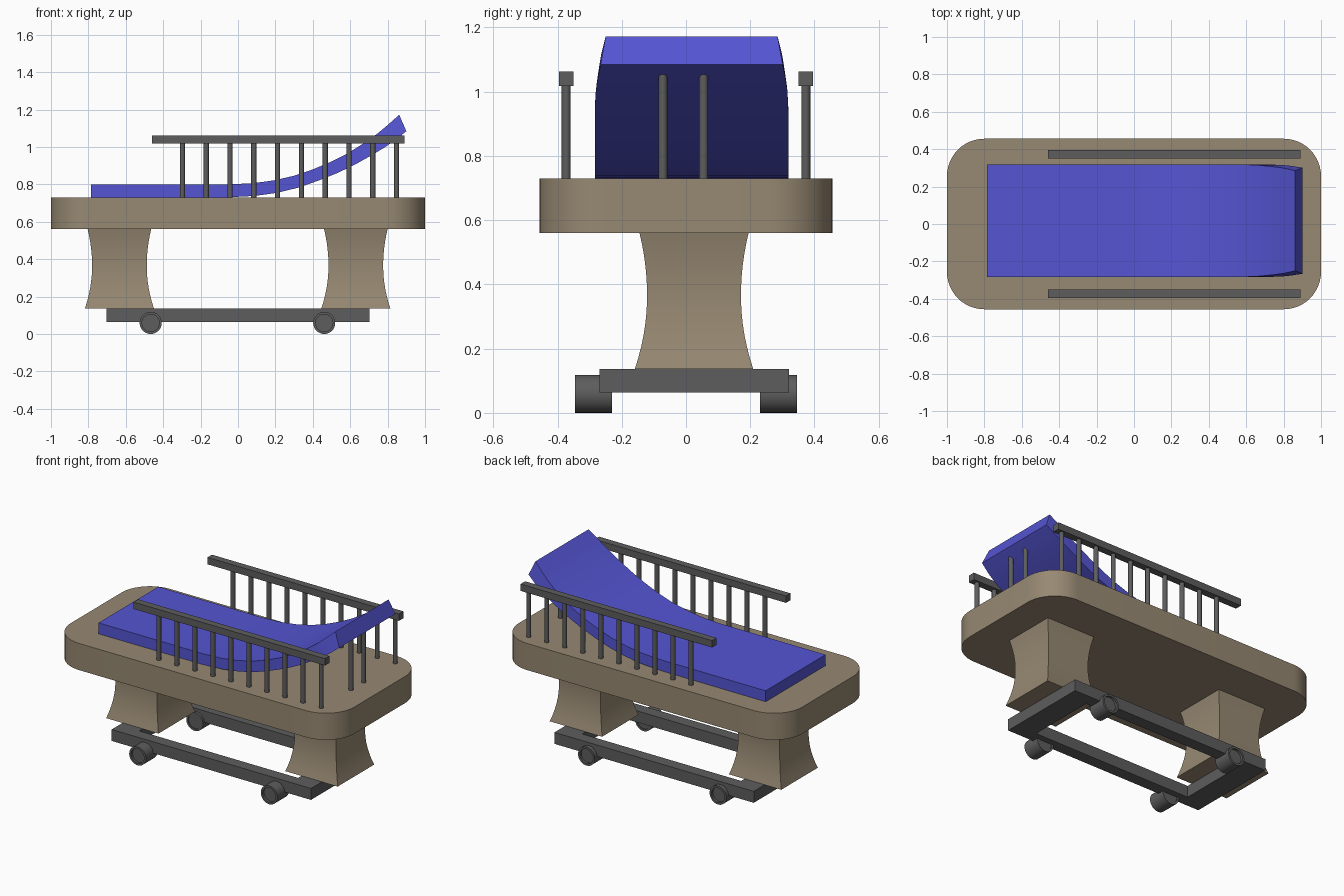
import bpy, bmesh, math
from mathutils import Matrix

if "Cube" in bpy.data.objects:
    bpy.data.objects.remove(bpy.data.objects["Cube"])


def material(name, rgb):
    m = bpy.data.materials.new(name)
    m.diffuse_color = (*rgb, 1)
    m.use_nodes = True
    m.node_tree.nodes["Principled BSDF"].inputs["Base Color"].default_value = m.diffuse_color
    return m


TAUPE = material("taupe", (0.31, 0.25, 0.17))
BLUE = material("blue", (0.09, 0.09, 0.65))
DARK = material("dark_grey", (0.11, 0.11, 0.11))


def finish(name, bm, mat, smooth=False):
    bmesh.ops.recalc_face_normals(bm, faces=bm.faces[:])
    me = bpy.data.meshes.new(name)
    bm.to_mesh(me)
    bm.free()
    me.materials.append(mat)
    ob = bpy.data.objects.new(name, me)
    bpy.context.collection.objects.link(ob)
    if smooth:
        bpy.ops.object.select_all(action='DESELECT')
        ob.select_set(True)
        bpy.context.view_layer.objects.active = ob
        bpy.ops.object.shade_smooth_by_angle(angle=math.radians(35))
    return ob


def loft(name, rings, mat, smooth=True):
    bm = bmesh.new()
    loops = [[bm.verts.new(p) for p in r] for r in rings]
    n = len(loops[0])
    for a, b in zip(loops, loops[1:]):
        for i in range(n):
            j = (i + 1) % n
            bm.faces.new((a[i], a[j], b[j], b[i]))
    bm.faces.new(loops[0])
    bm.faces.new(loops[-1])
    return finish(name, bm, mat, smooth)


def rect(x0, x1, y0, y1, z):
    return [(x0, y0, z), (x1, y0, z), (x1, y1, z), (x0, y1, z)]


def box(name, x0, x1, y0, y1, z0, z1, mat):
    return loft(name, [rect(x0, x1, y0, y1, z0), rect(x0, x1, y0, y1, z1)], mat, False)


def post(name, x, y, z0, z1, r=0.014):
    bm = bmesh.new()
    bmesh.ops.create_cone(bm, cap_ends=True, segments=16, radius1=r, radius2=r,
                          depth=z1 - z0, matrix=Matrix.Translation((x, y, (z0 + z1) / 2)))
    finish(name, bm, DARK, True)


# Rounded table slab
outline = []
R, HX, HY = 0.2, 1.0, 0.456
for k, (sx, sy) in enumerate([(1, 1), (-1, 1), (-1, -1), (1, -1)]):
    for i in range(13):
        a = math.radians(90 * k + 7.5 * i)
        outline.append((sx * (HX - R) + R * math.cos(a), sy * (HY - R) + R * math.sin(a)))
loft("table_slab", [[(x, y, z) for x, y in outline] for z in (0.56, 0.73)], TAUPE)

# Two waisted square legs
for side, cx in (("foot", -0.634), ("head", 0.63)):
    rings = []
    for i in range(13):
        z = 0.136 + 0.426 * i / 12
        t = (z - 0.365) / 0.212
        h = 0.146 + (0.033 if t < 0 else 0.028) * t * t
        rings.append(rect(cx - h, cx + h, 0.025 - h, 0.025 + h, z))
    loft(side + "_leg", rings, TAUPE)

# Base frame: a rectangular ring
bm = bmesh.new()
rings = [[bm.verts.new(p) for p in rect(*d)] for d in (
    (-0.702, 0.704, -0.27, 0.32, 0.064), (-0.702, 0.704, -0.27, 0.32, 0.137),
    (-0.56, 0.56, -0.195, 0.245, 0.137), (-0.56, 0.56, -0.195, 0.245, 0.064))]
for a, b in zip(rings, rings[1:] + rings[:1]):
    for i in range(4):
        j = (i + 1) % 4
        bm.faces.new((a[i], a[j], b[j], b[i]))
finish("base_frame", bm, DARK)

# Four wheels with recessed hub faces
for cx in (-0.467, 0.461):
    for s in (-1, 1):
        prof = [(0.235, 0.046), (0.23, 0.046), (0.23, 0.059), (0.345, 0.059),
                (0.345, 0.046), (0.33, 0.046)]
        rings = [[(cx + r * math.cos(i * math.pi / 16), s * y,
                   0.059 + r * math.sin(i * math.pi / 16)) for i in range(32)]
                 for y, r in prof]
        loft("wheel", rings, DARK)

# Side rails with ten posts each
for s in (-1, 1):
    y0, y1 = sorted((s * 0.35, s * 0.395))
    box("side_rail", -0.46, 0.89, y0, y1, 1.018, 1.062, DARK)
    for i in range(10):
        post("rail_post", -0.297 + 0.1272 * i, s * 0.373, 0.725, 1.03)

# Two props under the raised headrest
for y in (-0.072, 0.055):
    post("headrest_prop", 0.848, y, 0.725, 1.075)

# Mattress: top and bottom side profile, plus side taper at the head
stations = [(-0.785, 0.80, -0.785, 0.73, 0, 0), (-0.05, 0.80, -0.05, 0.731, 0, 0),
            (0.08, 0.806, 0.09, 0.738, 0, 0), (0.19, 0.821, 0.21, 0.755, 0, 0),
            (0.30, 0.846, 0.325, 0.783, 0, 0), (0.40, 0.88, 0.43, 0.82, 0, 0),
            (0.50, 0.922, 0.535, 0.862, 0, 0), (0.59, 0.968, 0.63, 0.908, 0.001, 0),
            (0.67, 0.018 + 1.0, 0.715, 0.956, 0.005, 0.001),
            (0.74, 1.067, 0.785, 0.998, 0.012, 0.003),
            (0.80, 1.117, 0.845, 1.04, 0.02, 0.009),
            (0.862, 1.172, 0.90, 1.084, 0.034, 0.018)]
loft("mattress", [[(xt, -0.284 + a, zt), (xt, 0.319 - a, zt),
                   (xb, 0.319 - b, zb), (xb, -0.284 + b, zb)]
                  for xt, zt, xb, zb, a, b in stations], BLUE)
